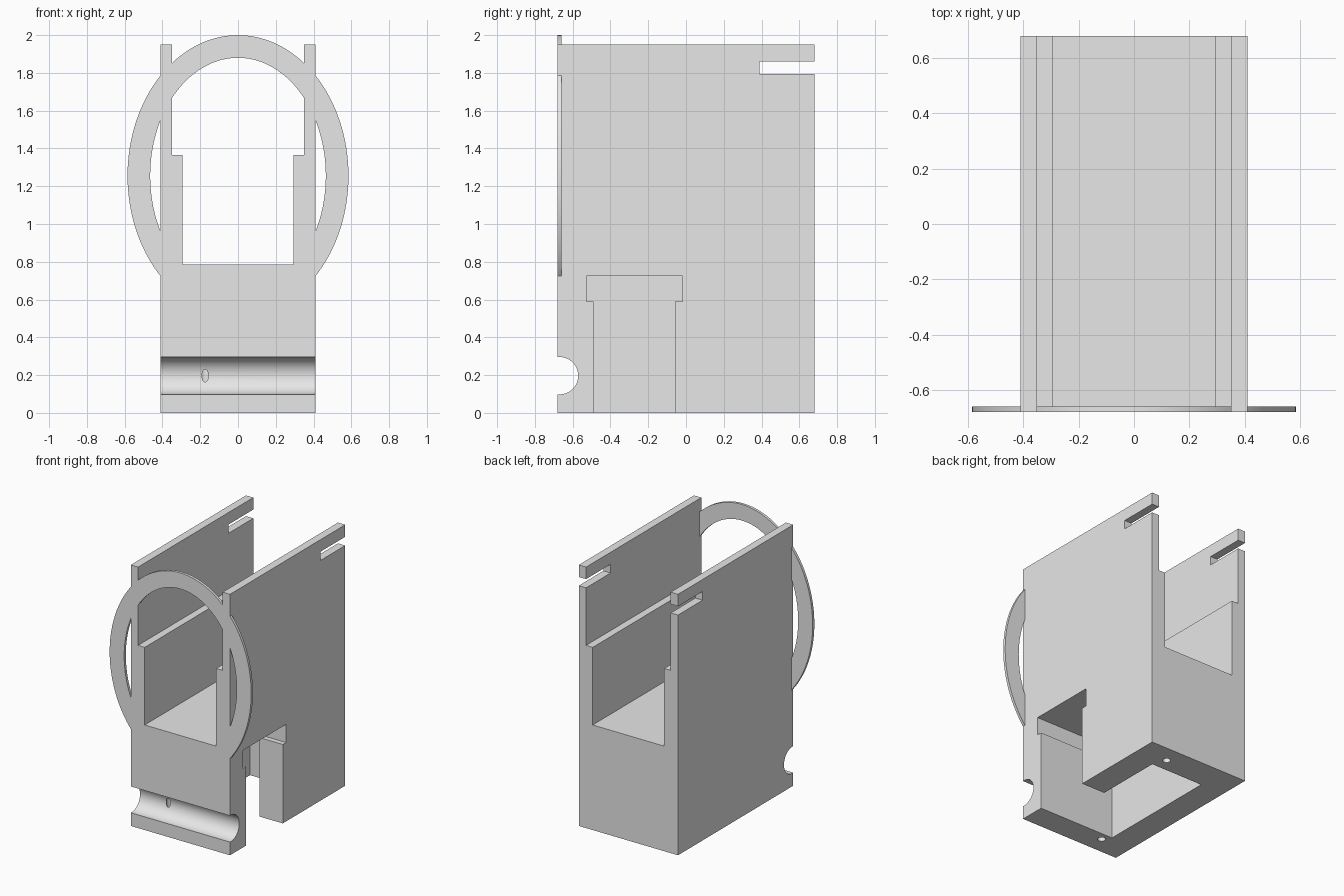
import bpy, bmesh
from math import cos, sin, tau, radians
from mathutils import Vector

cube = bpy.data.objects.get("Cube")
if cube:
    bpy.data.objects.remove(cube, do_unlink=True)

grey = bpy.data.materials.new("light_grey_plastic")
grey.use_nodes = True
grey.diffuse_color = (0.8, 0.8, 0.8, 1)
grey.node_tree.nodes["Principled BSDF"].inputs["Base Color"].default_value = (0.8, 0.8, 0.8, 1)


def prism(name, points, axis, low, high):
    """Extrude a 2D outline along an axis; the outline uses the other two axes in order."""
    bm = bmesh.new()

    def place(p):
        co = list(p)
        co.insert("xyz".index(axis), low)
        return bm.verts.new(co)

    face = bm.faces.new([place(p) for p in points])
    extruded = bmesh.ops.extrude_face_region(bm, geom=[face])["geom"]
    offset = Vector([high - low if a == axis else 0 for a in "xyz"])
    bmesh.ops.translate(bm, vec=offset, verts=[v for v in extruded if isinstance(v, bmesh.types.BMVert)])
    bmesh.ops.recalc_face_normals(bm, faces=bm.faces)
    mesh = bpy.data.meshes.new(name)
    bm.to_mesh(mesh)
    bm.free()
    mesh.materials.append(grey)
    obj = bpy.data.objects.new(name, mesh)
    bpy.context.collection.objects.link(obj)
    return obj


def ellipse(u, v, ru, rv, count):
    return [(u + ru * cos(tau * i / count), v + rv * sin(tau * i / count)) for i in range(count)]


def rect(u0, u1, v0, v1):
    return [(u0, v0), (u1, v0), (u1, v1), (u0, v1)]


def combine(target, tool, operation="DIFFERENCE"):
    tool.hide_render = True
    mod = target.modifiers.new(operation.lower(), "BOOLEAN")
    mod.operation, mod.solver, mod.object = operation, "EXACT", tool
    bpy.context.view_layer.objects.active = target
    bpy.ops.object.modifier_apply(modifier=mod.name)
    bpy.data.objects.remove(tool, do_unlink=True)


W, D = 0.41, 0.68  # half width and half depth of the housing

# Housing with a stepped open channel running front to back
half = [(W, 0), (W, 1.95), (0.35, 1.95), (0.35, 1.365), (0.295, 1.365), (0.295, 0.785)]
housing = prism("housing", half + [(-x, z) for x, z in reversed(half)], "y", -D, D)

# Thin oval ring on the front
ring = prism("front_ring", ellipse(0, 1.255, 0.585, 0.745, 96), "y", -D, -0.66)
combine(ring, prism("ring_opening", ellipse(0, 1.255, 0.465, 0.625, 96), "y", -0.8, -0.5))
combine(housing, ring, "UNION")

# Slots at the back of both walls
combine(housing, prism("back_slot", rect(0.39, 0.8, 1.795, 1.86), "x", -1, 1))

# Round groove across the lower front
combine(housing, prism("front_groove", ellipse(-0.67, 0.197, 0.099, 0.099, 64), "x", -1, 1))


# Pocket from below, open on the left side, with a wider upper part
def pocket(name, grow, low, high):
    front, mid, back = -0.49 - grow, -0.057 + grow, 0.45 + grow
    outline = [(-0.216, front), (1, front), (1, mid), (0.216, mid), (0.216, back), (-0.216, back)]
    combine(housing, prism(name, outline, "z", low, high))


pocket("lower_pocket", 0, -0.1, 0.65)
pocket("upper_pocket", 0.038, 0.59, 0.725)

# Blind screw holes in the base
for side in (-1, 1):
    combine(housing, prism("screw_hole", ellipse(side * 0.174, side * 0.55, 0.027, 0.027, 24), "z", -0.1, 0.5))

bpy.ops.object.select_all(action="DESELECT")
housing.select_set(True)
bpy.context.view_layer.objects.active = housing
bpy.ops.object.shade_smooth_by_angle(angle=radians(30))
